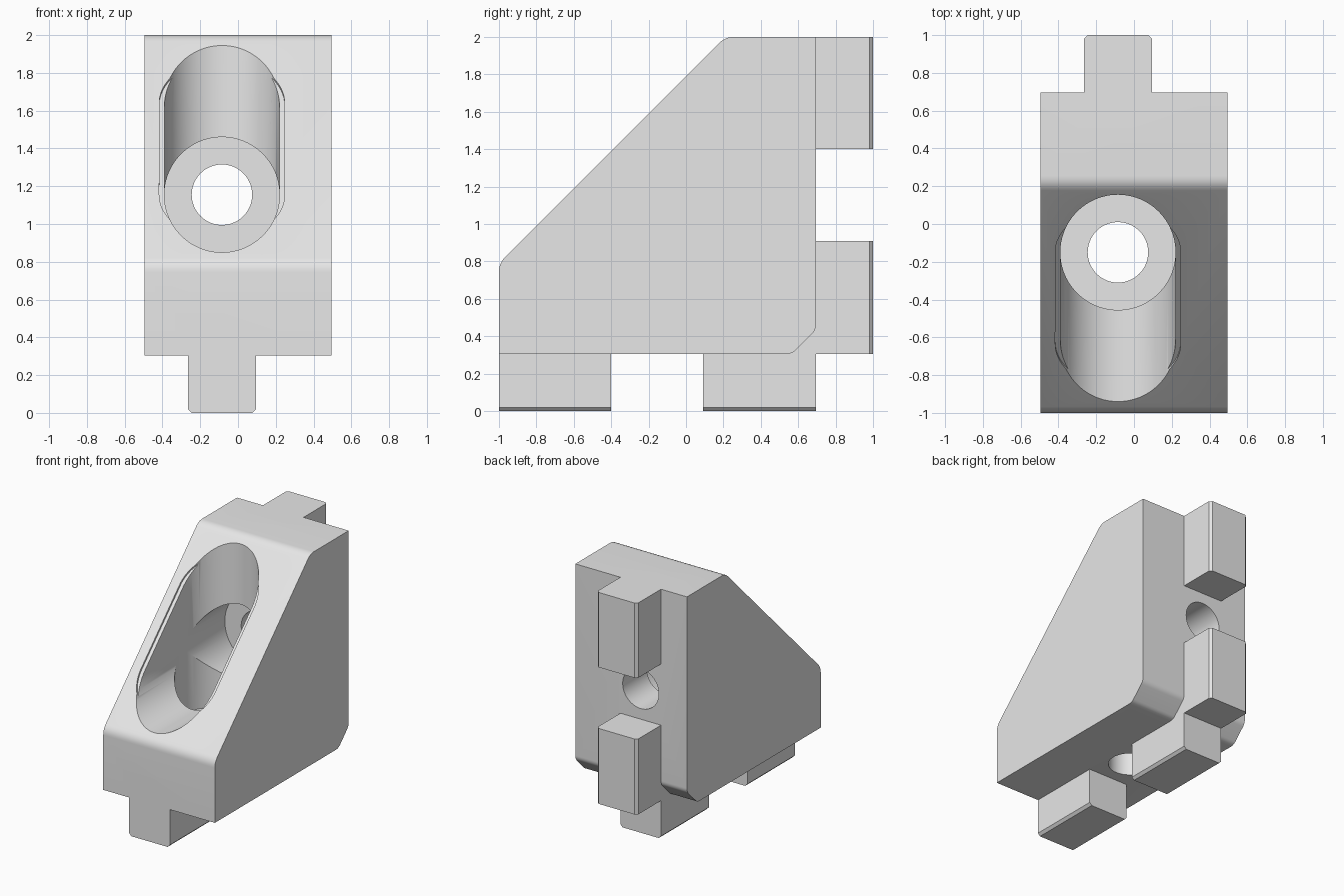
import bpy, bmesh, math
from mathutils import Matrix, Vector

cube = bpy.data.objects.get("Cube")
if cube:
    bpy.data.objects.remove(cube, do_unlink=True)

grey = bpy.data.materials.new("light_grey")
grey.use_nodes = True
grey.diffuse_color = (0.8, 0.8, 0.8, 1)
grey.node_tree.nodes["Principled BSDF"].inputs["Base Color"].default_value = (0.8, 0.8, 0.8, 1)

X, Y, Z = Vector((1, 0, 0)), Vector((0, 1, 0)), Vector((0, 0, 1))
MID = -0.085        # x of the bores and tabs
BACK, BASE = 0.695, 0.305
BORE_Z, BORE_Y = 1.155, -0.15
SLOPE = 1.79        # the sloped face is z = y + SLOPE


def prism(name, points, start, end, u, v, w, origin=(0, 0, 0)):
    """Extrude a closed profile drawn on axes u, v along axis w."""
    o = Vector(origin)
    bm = bmesh.new()
    low, high = [[bm.verts.new(o + u * a + v * b + w * d) for a, b in points]
                 for d in (start, end)]
    n = len(points)
    bm.faces.new(low)
    bm.faces.new(high)
    for i in range(n):
        j = (i + 1) % n
        bm.faces.new((low[i], low[j], high[j], high[i]))
    bmesh.ops.recalc_face_normals(bm, faces=bm.faces)
    mesh = bpy.data.meshes.new(name)
    bm.to_mesh(mesh)
    bm.free()
    mesh.materials.append(grey)
    obj = bpy.data.objects.new(name, mesh)
    bpy.context.collection.objects.link(obj)
    return obj


def rounded(corners, steps=6):
    """Profile with each corner (y, z, setback) eased by a short curve."""
    out = []
    for i, (y, z, t) in enumerate(corners):
        c = Vector((y, z))
        if not t:
            out.append(c)
            continue
        a, b = [c + (Vector(corners[k % len(corners)][:2]) - c).normalized() * t
                for k in (i - 1, i + 1)]
        for k in range(steps + 1):
            f = k / steps
            out.append(a * (1 - f) ** 2 + c * 2 * f * (1 - f) + b * f * f)
    return out


def slot(radius, half_length=0.0, count=96):
    """Circle, or a slot with round ends along v."""
    pts = []
    for i in range(count):
        a = 2 * math.pi * i / count
        shift = half_length if i < count / 2 else -half_length
        pts.append((radius * math.cos(a), radius * math.sin(a) + shift))
    return pts


def combine(target, tool, operation):
    mod = target.modifiers.new(operation.lower(), 'BOOLEAN')
    mod.operation, mod.solver, mod.object = operation, 'EXACT', tool
    bpy.context.view_layer.objects.active = target
    bpy.ops.object.modifier_apply(modifier=mod.name)
    bpy.data.objects.remove(tool, do_unlink=True)


# Wedge body: side profile extruded across the width
body = prism("bracket_body", rounded([
    (-1, BASE, 0), (0.565, BASE, 0.03), (BACK, 0.435, 0.03), (BACK, 2, 0),
    (2 - SLOPE, 2, 0.045), (-1, SLOPE - 1, 0.045)]), -0.495, 0.495, Y, Z, X)

# Locating tabs: two under the base and two on the back, with eased outer corners
tab = [(-0.18, 0.44), (-0.18, 0.02), (-0.16, 0), (0.16, 0), (0.18, 0.02), (0.18, 0.44)]
for start, end in ((-1, -0.4), (0.09, BACK)):
    combine(body, prism("base_tab", tab, start, end, X, Z, Y, (MID, 0, 0)), 'UNION')
for start, end in ((BASE, 0.91), (1.4, 2)):
    combine(body, prism("back_tab", tab, start, end, X, -Y, Z, (MID, 1, 0)), 'UNION')

# Counterbores and screw holes through the back and the base
for radius, back_end, base_end in ((0.305, 0.39, 0.61), (0.16, 1.2, -0.2)):
    combine(body, prism("back_bore", slot(radius), -1.5, back_end, X, Z, Y,
                        (MID, 0, BORE_Z)), 'DIFFERENCE')
    combine(body, prism("base_bore", slot(radius), base_end, 2.5, X, Y, Z,
                        (MID, BORE_Y, 0)), 'DIFFERENCE')

# Clear the wedge between the two counterbores
box = [(-0.9, BORE_Z), (BORE_Y, BORE_Z), (BORE_Y, 1.9), (-0.9, 1.9)]
combine(body, prism("bore_opening", box, MID - 0.3045, MID + 0.3045, Y, Z, X), 'DIFFERENCE')

# Shallow slot recess around the opening on the sloped face
along, out = (Y + Z).normalized(), (Z - Y).normalized()
centre_y = (BORE_Y + BORE_Z - SLOPE) / 2
half = (BORE_Y - centre_y) * math.sqrt(2)
combine(body, prism("slot_recess", slot(0.332, half), -0.015, 0.3, X, along, out,
                    (MID, centre_y, centre_y + SLOPE)), 'DIFFERENCE')

bpy.ops.object.select_all(action='DESELECT')
body.select_set(True)
bpy.context.view_layer.objects.active = body
bpy.ops.object.shade_smooth_by_angle(angle=math.radians(25))
